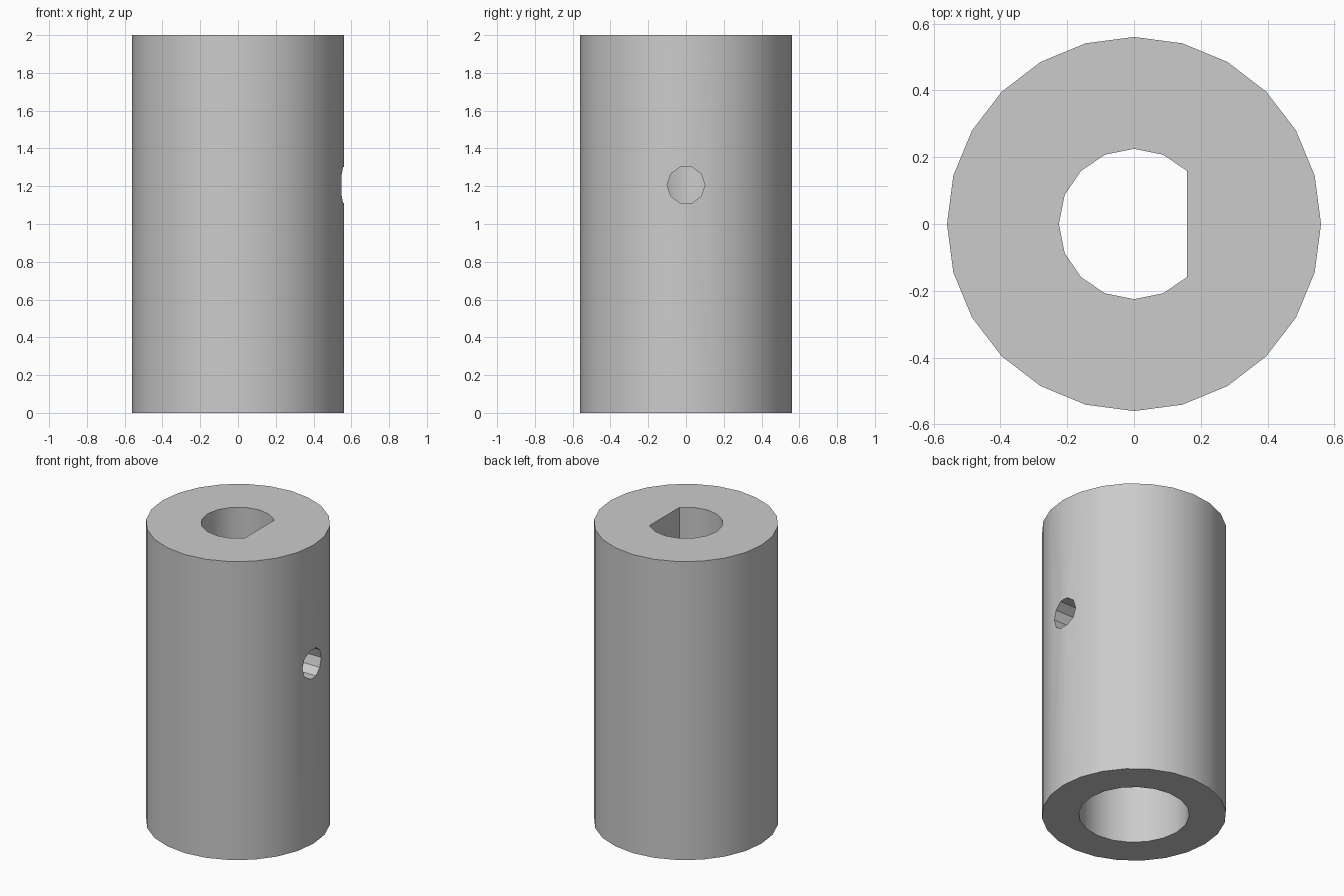
import bpy
import math

cube = bpy.data.objects.get("Cube")
if cube:
    bpy.data.objects.remove(cube, do_unlink=True)

# Single plain metal grey
grey = bpy.data.materials.new("metal grey")
grey.use_nodes = True
colour = (0.6, 0.6, 0.6, 1.0)
grey.diffuse_color = colour
grey.node_tree.nodes["Principled BSDF"].inputs["Base Color"].default_value = colour


def prism(name, sides, radius, bottom, top, limit=None):
    """Upright prism with a vertex on +x; limit flattens its +x side."""
    ring = []
    for i in range(sides):
        a = math.tau * i / sides
        x, y = radius * math.cos(a), radius * math.sin(a)
        if limit is None or x <= limit:
            ring.append((x, y))
    n = len(ring)
    verts = [(x, y, z) for z in (bottom, top) for x, y in ring]
    faces = [tuple(reversed(range(n))), tuple(range(n, 2 * n))]
    faces += [(i, (i + 1) % n, n + (i + 1) % n, n + i) for i in range(n)]
    mesh = bpy.data.meshes.new(name)
    mesh.from_pydata(verts, [], faces)
    mesh.materials.append(grey)
    obj = bpy.data.objects.new(name, mesh)
    bpy.context.collection.objects.link(obj)
    return obj


# Sleeve body
sleeve = prism("coupling_sleeve", 24, 0.56, 0, 2)

# D-shaped shaft bore, wide round bore below, and set screw hole on the left
shaft_bore = prism("shaft_bore_cutter", 16, 0.225, 0.9, 2.1, limit=0.17)
wide_bore = prism("wide_bore_cutter", 20, 0.336, -0.1, 1.0)
screw_hole = prism("screw_hole_cutter", 10, 0.1, 0, 0.7)
screw_hole.rotation_euler = (math.pi / 2, 0, math.pi / 2)
screw_hole.location.z = 1.206

bpy.context.view_layer.objects.active = sleeve
for cutter in (wide_bore, shaft_bore, screw_hole):
    cutter.hide_render = True
    cut = sleeve.modifiers.new(cutter.name, 'BOOLEAN')
    cut.operation = 'DIFFERENCE'
    cut.solver = 'EXACT'
    cut.object = cutter
    bpy.ops.object.modifier_apply(modifier=cut.name)
    bpy.data.objects.remove(cutter, do_unlink=True)

# Smooth walls with crisp rims
bpy.ops.object.select_all(action='DESELECT')
sleeve.select_set(True)
bpy.ops.object.shade_smooth_by_angle(angle=math.radians(30))
